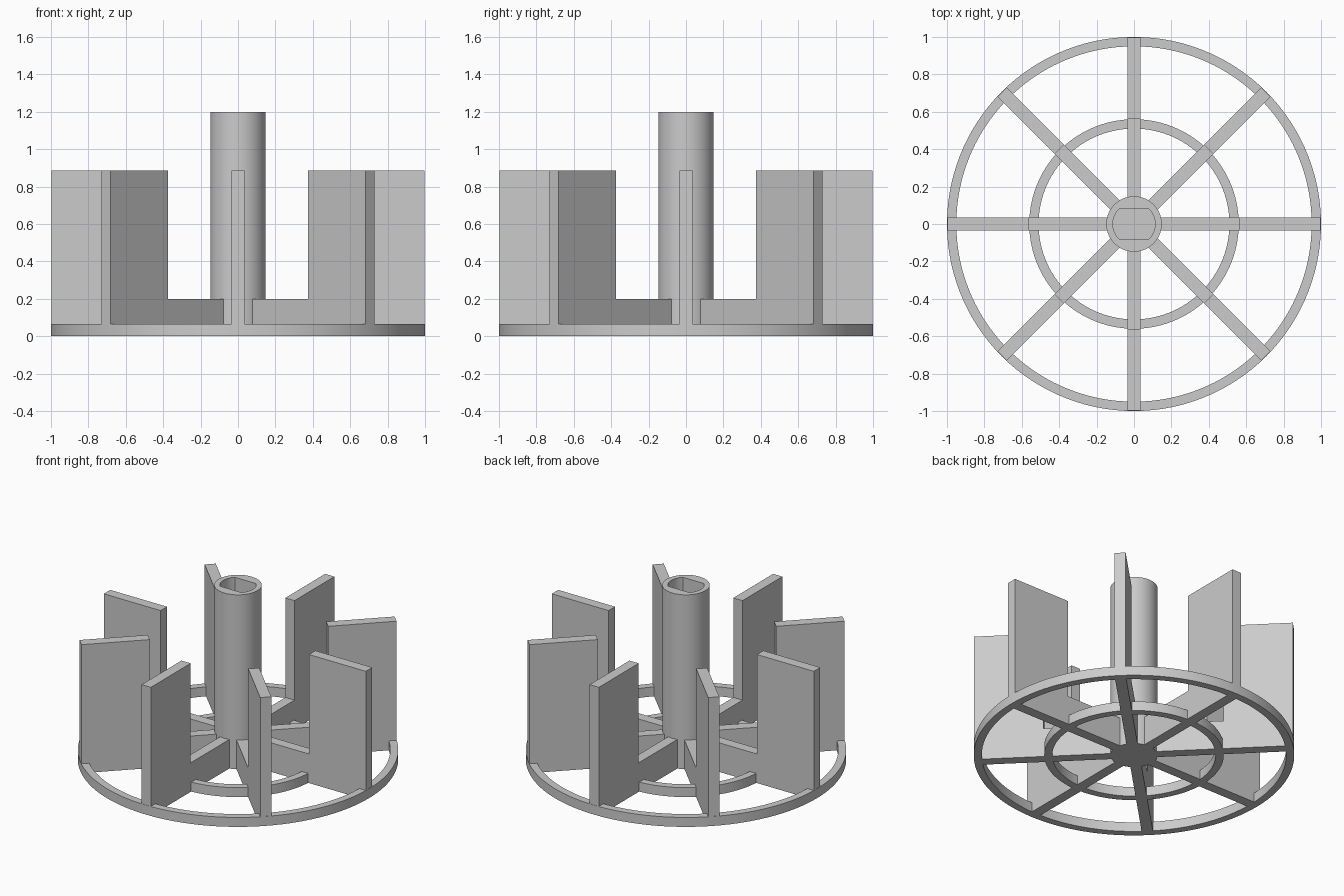
import bpy, bmesh, math

if "Cube" in bpy.data.objects:
    bpy.data.objects.remove(bpy.data.objects["Cube"])

SEGMENTS = 120
grey = bpy.data.materials.new("plain grey")
grey.use_nodes = True
colour = (0.6, 0.6, 0.6, 1)
grey.diffuse_color = colour
grey.node_tree.nodes["Principled BSDF"].inputs["Base Color"].default_value = colour


def finish(name, bm, smooth=False):
    bmesh.ops.recalc_face_normals(bm, faces=bm.faces)
    mesh = bpy.data.meshes.new(name)
    bm.to_mesh(mesh)
    bm.free()
    obj = bpy.data.objects.new(name, mesh)
    bpy.context.collection.objects.link(obj)
    mesh.materials.append(grey)
    if smooth:
        bpy.ops.object.select_all(action='DESELECT')
        obj.select_set(True)
        bpy.context.view_layer.objects.active = obj
        bpy.ops.object.shade_smooth_by_angle(angle=math.radians(30))
    return obj


def loop(bm, radius, z, flat=None):
    """Circle of vertices, optionally cut by two flats facing front and back."""
    verts = []
    for i in range(SEGMENTS):
        a = math.tau * i / SEGMENTS
        r = radius
        if flat and abs(math.sin(a)) * r > flat:
            r = flat / abs(math.sin(a))
        verts.append(bm.verts.new((r * math.cos(a), r * math.sin(a), z)))
    return verts


def bridge(bm, a, b):
    for i in range(SEGMENTS):
        j = (i + 1) % SEGMENTS
        bm.faces.new((a[i], a[j], b[j], b[i]))


def ring(name, inner, outer, height):
    bm = bmesh.new()
    loops = [loop(bm, outer, 0), loop(bm, outer, height),
             loop(bm, inner, height), loop(bm, inner, 0)]
    for k in range(4):
        bridge(bm, loops[k], loops[(k + 1) % 4])
    return finish(name, bm, True)


# Base rings
ring("outer_ring", 0.95, 1.0, 0.065)
ring("inner_ring", 0.51, 0.56, 0.065)

# Hub with a blind two-flat shaft socket
bm = bmesh.new()
hub = [loop(bm, 0.148, 0), loop(bm, 0.148, 1.2),
       loop(bm, 0.113, 1.2, 0.08), loop(bm, 0.113, 0.065, 0.08)]
for a, b in zip(hub, hub[1:]):
    bridge(bm, a, b)
bm.faces.new(hub[0])
bm.faces.new(hub[-1])
finish("hub", bm, True)

# Eight L-shaped blades: low spoke inside, tall paddle outside
profile = [(0.13, 0), (0.998, 0), (0.998, 0.885), (0.565, 0.885),
           (0.565, 0.2), (0.13, 0.2)]
for n in range(8):
    bm = bmesh.new()
    face = bm.faces.new([bm.verts.new((x, -0.035, z)) for x, z in profile])
    side = bmesh.ops.extrude_face_region(bm, geom=[face])
    moved = [v for v in side["geom"] if isinstance(v, bmesh.types.BMVert)]
    bmesh.ops.translate(bm, verts=moved, vec=(0, 0.07, 0))
    blade = finish(f"blade_{n + 1}", bm)
    blade.rotation_euler.z = math.tau * n / 8
